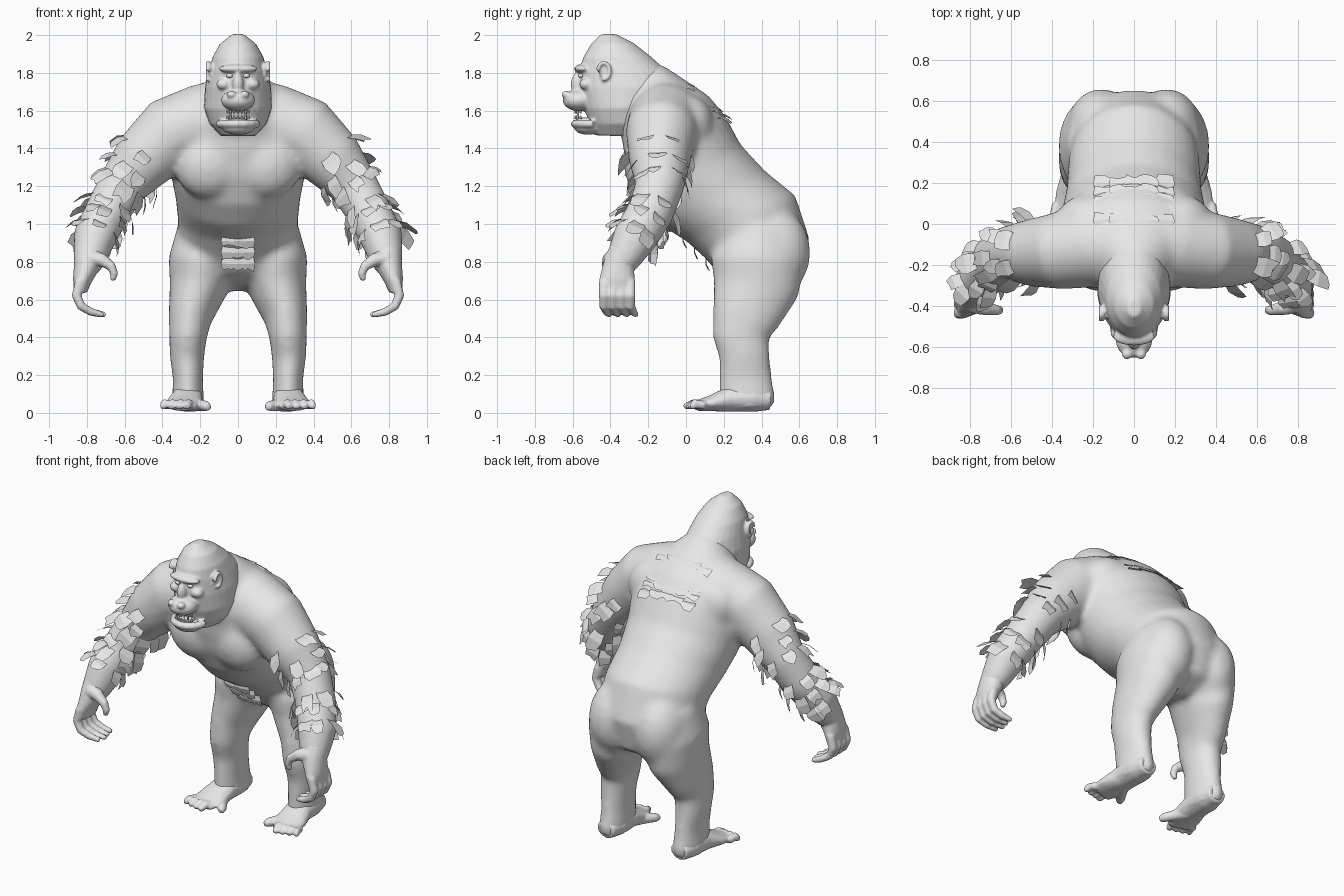
import bpy, bmesh, random
from math import sin, cos, pi
from mathutils import Vector, Matrix

if "Cube" in bpy.data.objects:
    bpy.data.objects.remove(bpy.data.objects["Cube"])
random.seed(4)
X, Y, Z = Vector((1, 0, 0)), Vector((0, 1, 0)), Vector((0, 0, 1))
SIDES = (1, -1)

fur = bpy.data.materials.new("plain grey")
fur.use_nodes = True
fur.diffuse_color = (0.8, 0.8, 0.8, 1)
fur.node_tree.nodes["Principled BSDF"].inputs["Base Color"].default_value = (0.8, 0.8, 0.8, 1)


def skin(bm, rings, n=20):
    """Skin a closed volume over rings given as (centre, axis, axis)."""
    loops = [[bm.verts.new(c + u * cos(2 * pi * i / n) + v * sin(2 * pi * i / n))
              for i in range(n)] for c, u, v in rings]
    for a, b in zip(loops, loops[1:]):
        for i in range(n):
            j = (i + 1) % n
            bm.faces.new((a[i], a[j], b[j], b[i]))
    bm.faces.new(loops[0])
    bm.faces.new(loops[-1])


def trunk(bm, sections):
    """Sections are front y, z, back y, z and half width."""
    rings = []
    for fy, fz, by, bz, w in sections:
        f, b = Vector((0, fy, fz)), Vector((0, by, bz))
        rings.append(((f + b) / 2, X * w, (b - f) / 2))
    skin(bm, rings, 28)


def tube(bm, pts, ref, side=1, n=16):
    """Points are x, y, z, radius along ref, radius across it."""
    cs = [Vector((p[0] * side, p[1], p[2])) for p in pts]
    rings = []
    for i, c in enumerate(cs):
        t = (cs[min(i + 1, len(cs) - 1)] - cs[max(i - 1, 0)]).normalized()
        u = (ref - t * ref.dot(t)).normalized()
        rings.append((c, u * pts[i][3], t.cross(u) * pts[i][-1]))
    skin(bm, rings, n)


def blob(bm, c, r):
    bmesh.ops.create_uvsphere(bm, u_segments=20, v_segments=12, radius=1,
                              matrix=Matrix.Translation(c) @ Matrix.Diagonal((*r, 1)))


def finish(name, bm, voxel=0, smooth=0):
    bmesh.ops.recalc_face_normals(bm, faces=bm.faces[:])
    me = bpy.data.meshes.new(name)
    bm.to_mesh(me)
    bm.free()
    me.materials.append(fur)
    ob = bpy.data.objects.new(name, me)
    bpy.context.collection.objects.link(ob)
    if voxel:
        m = ob.modifiers.new("merge", 'REMESH')
        m.mode, m.voxel_size, m.use_smooth_shade = 'VOXEL', voxel, True
        s = ob.modifiers.new("soften", 'SMOOTH')
        s.factor, s.iterations = 0.5, smooth
    return ob


# Body: torso, arms and legs merged
body = bmesh.new()
trunk(body, [(.27, .68, .46, .64, .12), (.17, .74, .61, .72, .26), (.10, .82, .655, .92, .31),
             (0, .91, .58, 1.15, .32), (-.13, .99, .42, 1.28, .33), (-.23, 1.10, .29, 1.42, .355),
             (-.30, 1.25, .21, 1.57, .38), (-.33, 1.38, .12, 1.68, .37), (-.34, 1.46, 0, 1.76, .29),
             (-.37, 1.50, -.12, 1.84, .19), (-.42, 1.54, -.2, 1.86, .14)])
ARM = [(.06, -.09, 1.55, .20, .22), (.20, -.11, 1.53, .20, .21), (.36, -.13, 1.48, .19, .195),
       (.50, -.14, 1.34, .165, .17), (.615, -.14, 1.20, .13, .13), (.695, -.19, 1.06, .125, .12),
       (.76, -.27, .93, .12, .115), (.785, -.33, .82, .095, .09), (.80, -.36, .76, .07, .07)]
LEG = [(.17, .39, .98, .15, .2), (.19, .38, .80, .18, .25), (.21, .37, .66, .155, .23),
       (.255, .315, .50, .115, .18), (.265, .29, .40, .1, .15), (.27, .31, .30, .092, .135),
       (.265, .315, .18, .08, .14), (.265, .325, .08, .085, .15), (.265, .325, .02, .08, .14)]
for s in SIDES:
    tube(body, ARM, Y, s, 20)
    tube(body, LEG, X, s, 20)
    blob(body, (.15 * s, -.19, 1.32), (.19, .14, .19))
    blob(body, (.16 * s, .46, .85), (.17, .2, .24))
    blob(body, (.20 * s, .02, 1.52), (.18, .13, .16))
finish("body", body, .018, 14)

# Head with brow, muzzle, open jaw and ears
head = bmesh.new()
trunk(head, [(-.45, 2.005, -.37, 2.005, .03), (-.505, 1.95, -.28, 1.96, .095),
             (-.545, 1.88, -.19, 1.89, .135), (-.565, 1.81, -.1, 1.81, .155),
             (-.565, 1.72, -.06, 1.73, .175), (-.54, 1.61, -.1, 1.62, .18),
             (-.51, 1.53, -.14, 1.53, .15), (-.48, 1.47, -.2, 1.46, .09)])
blob(head, (0, -.548, 1.822), (.105, .045, .024))
blob(head, (0, -.565, 1.655), (.09, .088, .058))
blob(head, (0, -.575, 1.74), (.03, .035, .06))
jaw = [(.095 * sin(a), -.49 - .095 * cos(a), 1.53, .022, .026)
       for a in [pi * (k / 8 - .5) for k in range(9)]]
tube(head, jaw, Z)
blob(head, (0, -.52, 1.505), (.085, .07, .032))
for s in SIDES:
    blob(head, (.034 * s, -.635, 1.685), (.026, .024, .02))
    blob(head, (.075 * s, -.53, 1.74), (.04, .035, .03))
    ear = [(.158, -.435 + .032 * cos(a), 1.81 + .045 * sin(a), .016, .011)
           for a in [pi * (k / 5 - .6) for k in range(9)]]
    tube(head, ear, X, s, 8)
    blob(head, (.145 * s, -.43, 1.805), (.014, .03, .035))
finish("head", head, .008, 4)

# Eyes, tongue and teeth
eyes = bmesh.new()
for s in SIDES:
    blob(eyes, (.044 * s, -.556, 1.785), (.018, .014, .012))
for p in finish("eyes", eyes).data.polygons:
    p.use_smooth = True
tongue = bmesh.new()
blob(tongue, (0, -.53, 1.55), (.05, .055, .014))
for p in finish("tongue", tongue).data.polygons:
    p.use_smooth = True
teeth = bmesh.new()
for row, drop in ((1.602, -1), (1.556, 1)):
    for k in range(-3, 4):
        a = k * .28
        long = .038 if abs(k) == 2 else .018
        pos = Vector((.075 * sin(a), -.505 - .08 * cos(a), row))
        tube(teeth, [(*pos, .009, .009), (*(pos + Z * drop * long), .004, .004)], X, 1, 6)
finish("teeth", teeth)

# Hands with curled fingers and feet with toes
for s, side in zip(SIDES, ("left", "right")):
    hand = bmesh.new()
    tube(hand, [(.785, -.32, .85, .09, .085), (.80, -.355, .78, .085, .07),
                (.825, -.365, .70, .095, .05), (.835, -.365, .64, .09, .035)], Y, s)
    for k in range(4):
        y = -.435 + .047 * k
        tip = .70 + .012 * abs(k - 1)
        tube(hand, [(.835, y, .70, .027), (.855, y, .62, .027), (.83, y, .565, .025),
                    (.78, y + .015, .535, .022), (tip, y + .03, .518, .015)], Y, s, 10)
    tube(hand, [(.79, -.39, .82, .045), (.72, -.41, .81, .036), (.67, -.42, .775, .026),
                (.655, -.42, .735, .022), (.665, -.415, .70, .015)], Y, s, 10)
    finish(side + "_hand", hand, .008, 5)

    foot = bmesh.new()
    tube(foot, [(.265, .45, .07, .06, .055), (.265, .36, .08, .085, .075),
                (.27, .24, .075, .085, .07), (.285, .13, .05, .1, .042),
                (.305, .06, .038, .085, .028)], X, s)
    for k in range(4):
        x = .25 + .042 * k
        tube(foot, [(x, .10, .04, .024), (x + .012, .04, .05, .024),
                    (x + .02, .005 + .011 * k, .036, .021), (x + .02, -.01 + .011 * k, .028, .014)],
             X, s, 10)
    tube(foot, [(.25, .2, .045, .04), (.2, .12, .04, .032), (.168, .075, .036, .028),
                (.157, .05, .03, .018)], X, s, 10)
    finish(side + "_foot", foot, .008, 5)


def tuft(bm, base, along, out, width, length):
    """One bent card of fur with a ragged tip."""
    across = along.cross(out).normalized() * width / 2
    mid = base + along * length * .5 + out * .008
    top = [bm.verts.new(base - out * .02 + across * k) for k in (-.7, 0, .7)]
    middle = [bm.verts.new(mid + across * k) for k in (-1, 0, 1)]
    end = [bm.verts.new(base + along * length * random.uniform(.75, 1.1) + out * .012 + across * k)
           for k in (-.8, .1, .75)]
    for a, b in ((top, middle), (middle, end)):
        for i in (0, 1):
            bm.faces.new((a[i], a[i + 1], b[i + 1], b[i]))


# Ragged fur bands around the arms
for s, side in zip(SIDES, ("left", "right")):
    bm = bmesh.new()
    for seg, f, count in ((2, .8, 6), (3, .3, 7), (3, .75, 8), (4, .65, 7), (5, .1, 8), (5, .7, 8)):
        a, b = Vector(ARM[seg]), Vector(ARM[seg + 1])
        axis = Vector((b - a)[:3]).normalized()
        mid = a.lerp(b, f)
        u = (Y - axis * axis.y).normalized()
        v = axis.cross(u)
        for k in range(count):
            ang = 2 * pi * (k + random.uniform(-.25, .25)) / count
            out = u * cos(ang) + v * sin(ang)
            if seg < 4 and out.x < -.5 and f > .79:
                continue
            base = Vector(mid[:3]) + out * mid[3] * .98
            along = (axis + out * random.uniform(.05, .45)).normalized()
            base.x, along.x, out.x = base.x * s, along.x * s, out.x * s
            tuft(bm, base, along, out, random.uniform(.07, .11), random.uniform(.08, .13))
    finish(side + "_arm_fur", bm)

# Overlapping rows of fur across the upper back
bm = bmesh.new()
down = Vector((0, .72, -.69))
for row in range(5):
    for k in range(-2, 3):
        out = Vector((k * .08, .69, .72)).normalized()
        base = Vector((k * .075, -.02 + row * .045, 1.765 - row * .04 - .006 * k * k))
        tuft(bm, base, (down + out * .12).normalized(), out, .095, .085)
finish("back_fur", bm)

# Fur on the lower belly
bm = bmesh.new()
for row in range(3):
    for k in (-1, 0, 1):
        out = Vector((k * .1, -.8, -.6)).normalized()
        base = Vector((k * .055, -.03 + row * .06, .95 - row * .06))
        tuft(bm, base, Vector((0, .5, -.85)), out, .07, .085)
finish("belly_fur", bm)
